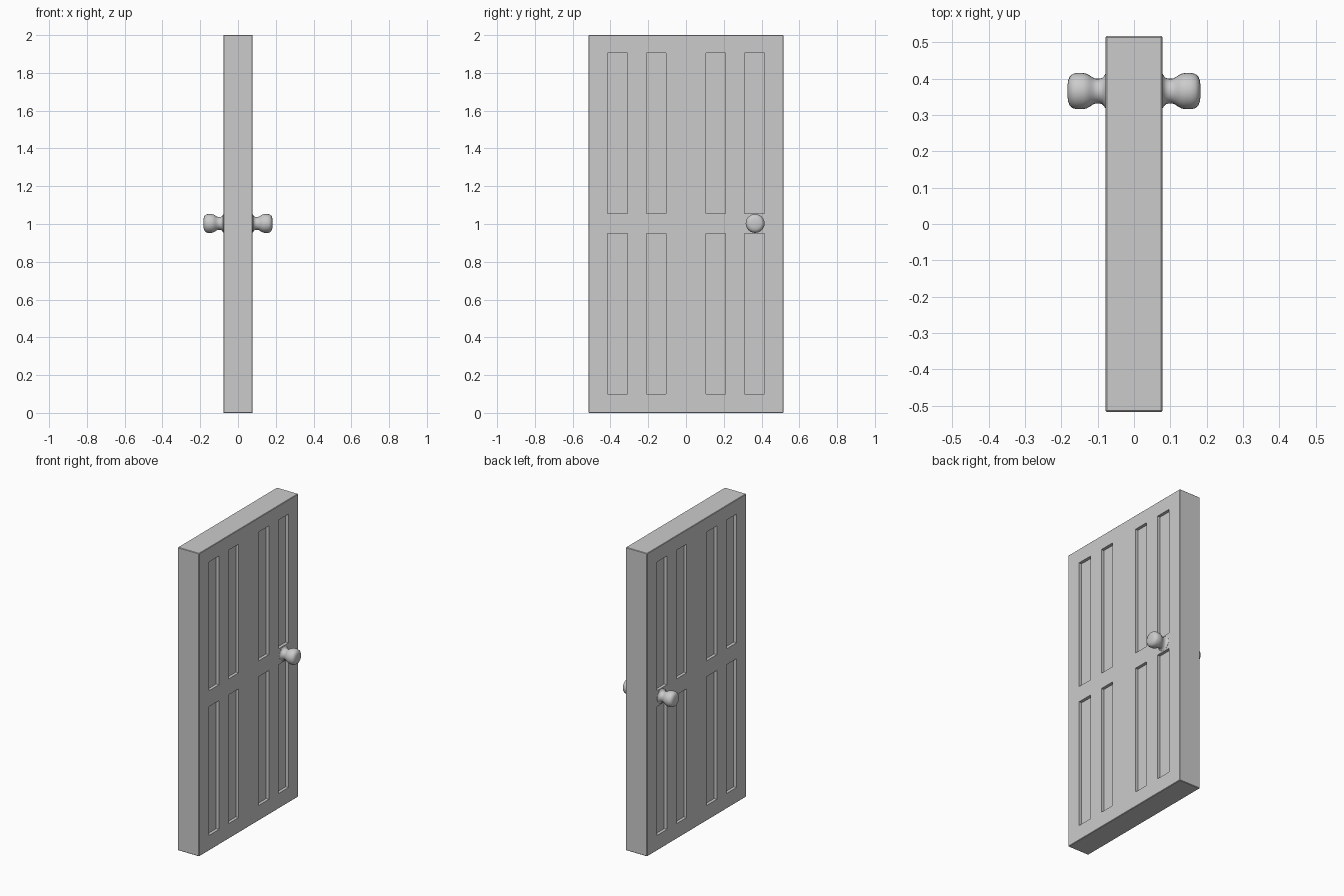
import bpy, bmesh, math
from mathutils import Vector, Matrix

if "Cube" in bpy.data.objects:
    bpy.data.objects.remove(bpy.data.objects["Cube"])

HX, HY, H = 0.078, 0.517, 2.0
RECESS = 0.02
COLS = [(-0.415, -0.31), (-0.21, -0.105), (0.105, 0.21), (0.31, 0.415)]
ROWS = [(0.10, 0.95), (1.055, 1.905)]


def finish(bm, name):
    bmesh.ops.recalc_face_normals(bm, faces=bm.faces[:])
    mesh = bpy.data.meshes.new(name)
    bm.to_mesh(mesh)
    bm.free()
    ob = bpy.data.objects.new(name, mesh)
    bpy.context.collection.objects.link(ob)
    return ob


# Door slab with a hairline chamfer
bm = bmesh.new()
bmesh.ops.create_cube(bm, size=1)
bmesh.ops.transform(bm, verts=bm.verts[:], matrix=Matrix.Translation((0, 0, H / 2))
                    @ Matrix.Diagonal((2 * HX, 2 * HY, H, 1)))
bmesh.ops.bevel(bm, geom=bm.edges[:], offset=0.003, segments=1, affect='EDGES')

# Cut panel outlines into both faces, then sink the panels
cuts = [((0, y, 0), (0, 1, 0)) for c in COLS for y in c]
cuts += [((0, 0, z), (0, 0, 1)) for r in ROWS for z in r]
for co, no in cuts:
    bmesh.ops.bisect_plane(bm, geom=bm.verts[:] + bm.edges[:] + bm.faces[:],
                           plane_co=co, plane_no=no)


def is_panel(f):
    c = f.calc_center_median()
    return (abs(f.normal.x) > 0.9 and any(a < c.y < b for a, b in COLS)
            and any(a < c.z < b for a, b in ROWS))


bm.normal_update()
panels = [f for f in bm.faces if is_panel(f)]
for f in bmesh.ops.extrude_discrete_faces(bm, faces=panels)['faces']:
    side = math.copysign(1, f.calc_center_median().x)
    bmesh.ops.translate(bm, verts=f.verts[:], vec=(-side * RECESS, 0, 0))
finish(bm, "door_slab")

# Turned knob profile: (distance from door centre, radius)
PROFILE = [(0.07, 0.0), (0.07, 0.047), (0.079, 0.047), (0.083, 0.041), (0.088, 0.036),
           (0.096, 0.034), (0.105, 0.034), (0.113, 0.037), (0.122, 0.043), (0.131, 0.048),
           (0.141, 0.05), (0.158, 0.05), (0.169, 0.047), (0.177, 0.040),
           (0.181, 0.030), (0.183, 0.016), (0.1835, 0.0)]


def knob(name, side):
    bm = bmesh.new()
    vs = [bm.verts.new((side * x, r, 0)) for x, r in PROFILE]
    es = [bm.edges.new(p) for p in zip(vs, vs[1:])]
    bmesh.ops.spin(bm, geom=vs + es, cent=(0, 0, 0), axis=(1, 0, 0),
                   angle=math.tau, steps=24)
    bmesh.ops.remove_doubles(bm, verts=bm.verts[:], dist=1e-5)
    ob = finish(bm, name)
    ob.location = Vector((0, 0.366, 1.003))
    bpy.ops.object.select_all(action='DESELECT')
    ob.select_set(True)
    bpy.context.view_layer.objects.active = ob
    bpy.ops.object.shade_smooth_by_angle(angle=math.radians(40))


knob("knob_right", 1)
knob("knob_left", -1)
